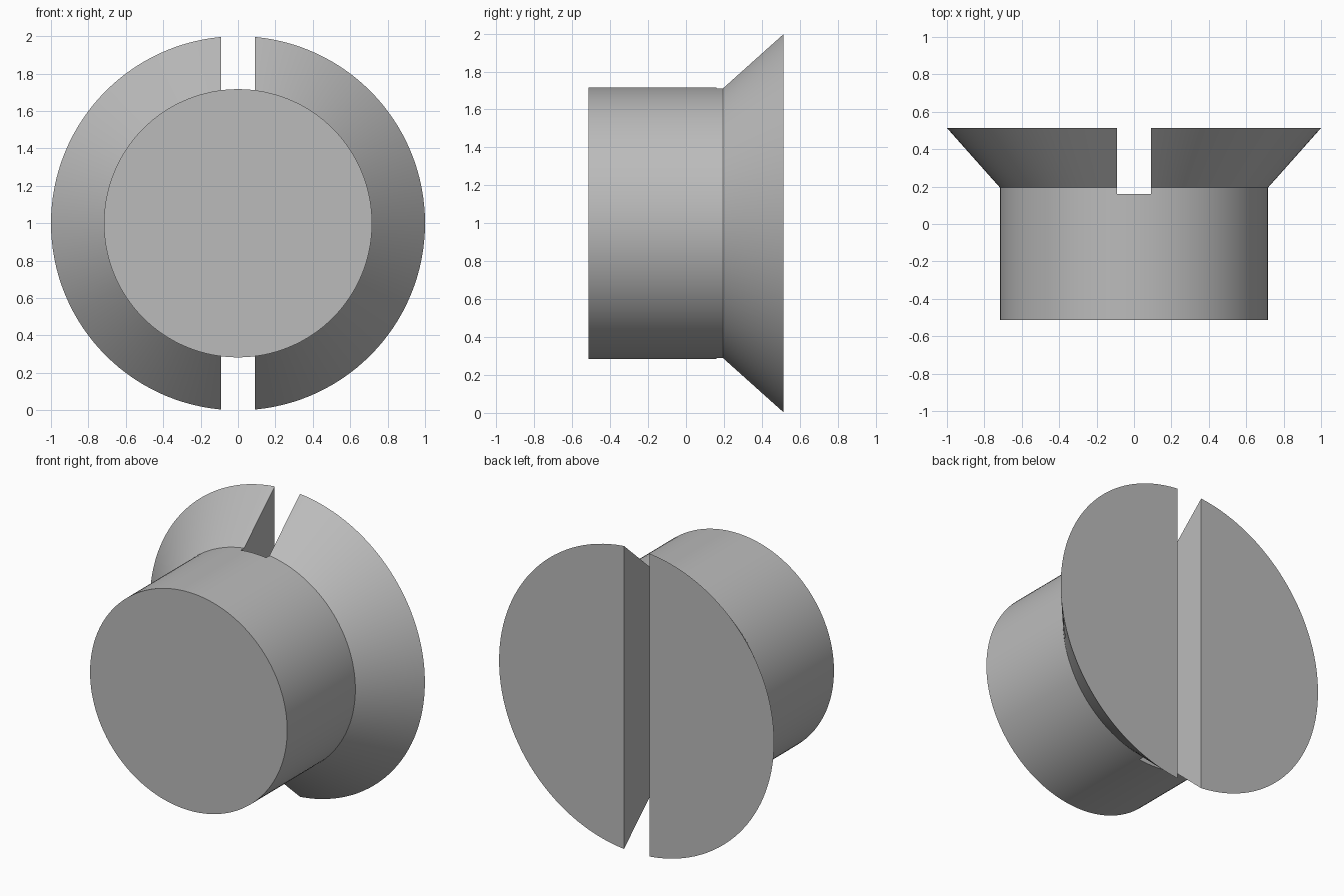
import bpy
import bmesh
import math
from mathutils import Matrix, Vector

old = bpy.data.objects.get("Cube")
if old:
    bpy.data.objects.remove(old, do_unlink=True)

SEGMENTS = 128
SLOT_HALF = 0.092
SLOT_FLOOR = 0.16
BACK = 0.513

# Single grey metal colour
grey = bpy.data.materials.new("grey metal")
grey.use_nodes = True
colour = (0.5, 0.5, 0.5, 1)
grey.diffuse_color = colour
grey.node_tree.nodes["Principled BSDF"].inputs["Base Color"].default_value = colour


def make_object(name, bm):
    bmesh.ops.recalc_face_normals(bm, faces=bm.faces)
    mesh = bpy.data.meshes.new(name)
    bm.to_mesh(mesh)
    bm.free()
    obj = bpy.data.objects.new(name, mesh)
    bpy.context.collection.objects.link(obj)
    return obj


# Screw body: shank and flared head turned around the y axis
profile = [(0.717, -BACK), (0.717, 0.195), (1.0, BACK)]
bm = bmesh.new()
rings = []
for radius, y in profile:
    angles = [2 * math.pi * i / SEGMENTS for i in range(SEGMENTS)]
    rings.append([bm.verts.new((radius * math.cos(a), y, 1 + radius * math.sin(a)))
                  for a in angles])
for lower, upper in zip(rings, rings[1:]):
    for i in range(SEGMENTS):
        j = (i + 1) % SEGMENTS
        bm.faces.new((lower[i], lower[j], upper[j], upper[i]))
bm.faces.new(rings[0])
bm.faces.new(rings[-1])
screw = make_object("slotted_screw", bm)
screw.data.materials.append(grey)

# Driver slot cut through the full height of the head
bm = bmesh.new()
bmesh.ops.create_cube(bm, size=1)
bmesh.ops.scale(bm, vec=Vector((2 * SLOT_HALF, 1, 3)), verts=bm.verts)
bmesh.ops.transform(bm, matrix=Matrix.Translation((0, SLOT_FLOOR + 0.5, 1)), verts=bm.verts)
cutter = make_object("slot_cutter", bm)
cutter.data.materials.append(grey)
cutter.hide_render = True

cut = screw.modifiers.new("slot", 'BOOLEAN')
cut.operation = 'DIFFERENCE'
cut.solver = 'EXACT'
cut.object = cutter

bpy.ops.object.select_all(action='DESELECT')
screw.select_set(True)
bpy.context.view_layer.objects.active = screw
bpy.ops.object.modifier_apply(modifier=cut.name)
bpy.data.objects.remove(cutter, do_unlink=True)
bpy.ops.object.shade_smooth_by_angle(angle=math.radians(25))
